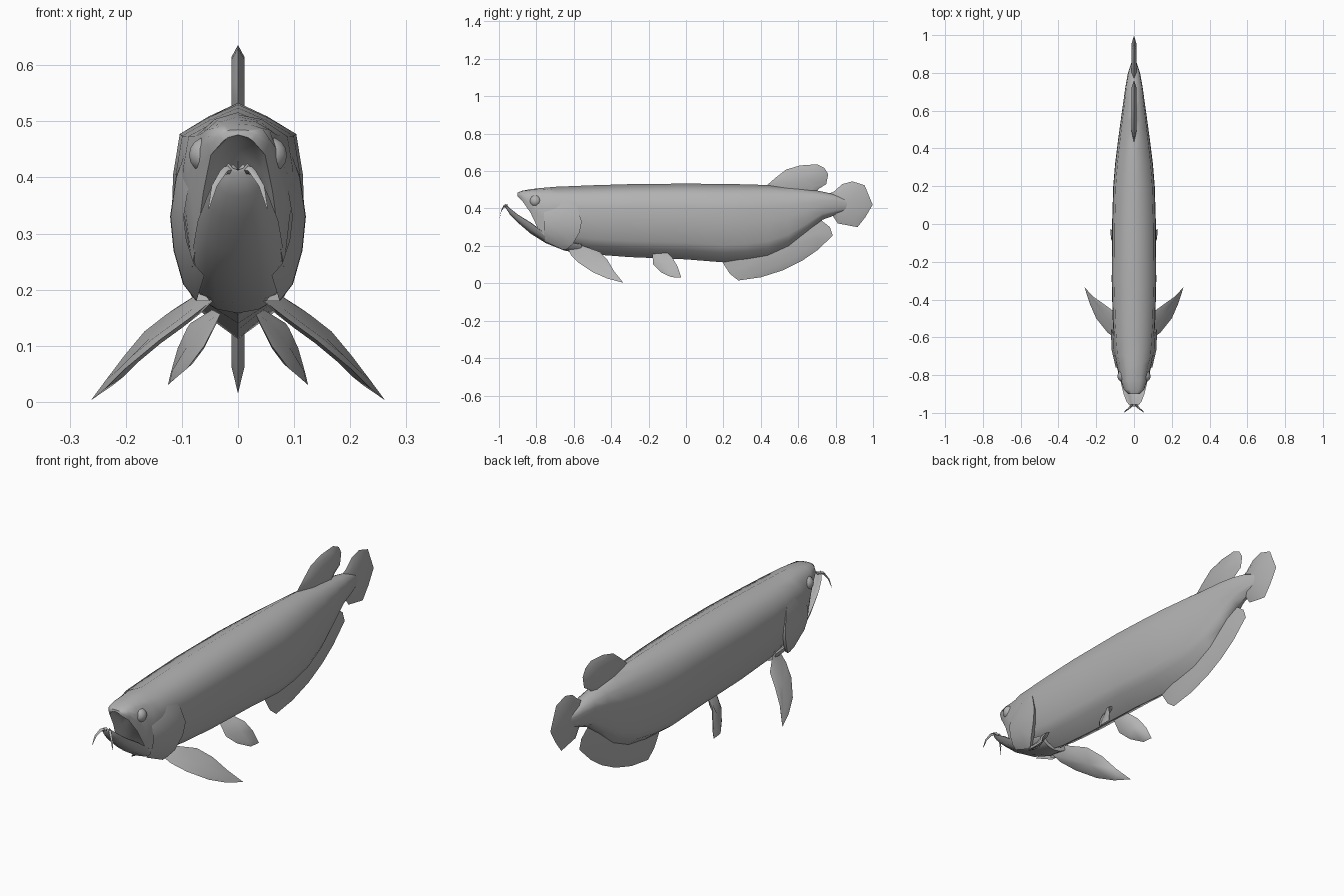
import bpy, bmesh, math
from mathutils import Vector

if "Cube" in bpy.data.objects:
    bpy.data.objects.remove(bpy.data.objects["Cube"])

grey = bpy.data.materials.new("scale_grey")
grey.diffuse_color = (0.45, 0.45, 0.45, 1)
grey.use_nodes = True
grey.node_tree.nodes["Principled BSDF"].inputs["Base Color"].default_value = grey.diffuse_color


def make(name, verts, faces, angle=60):
    mesh = bpy.data.meshes.new(name)
    bm = bmesh.new()
    vs = [bm.verts.new(v) for v in verts]
    for f in faces:
        bm.faces.new([vs[i] for i in f])
    bmesh.ops.remove_doubles(bm, verts=bm.verts, dist=1e-5)
    bmesh.ops.recalc_face_normals(bm, faces=bm.faces)
    bm.to_mesh(mesh)
    bm.free()
    ob = bpy.data.objects.new(name, mesh)
    bpy.context.collection.objects.link(ob)
    mesh.materials.append(grey)
    bpy.ops.object.select_all(action='DESELECT')
    ob.select_set(True)
    bpy.context.view_layer.objects.active = ob
    bpy.ops.object.shade_smooth_by_angle(angle=math.radians(angle))
    return ob


def loft(name, rings, angle=60):
    n = len(rings[0])
    verts = [p for r in rings for p in r]
    faces = [(i * n + j, i * n + (j + 1) % n, (i + 1) * n + (j + 1) % n, (i + 1) * n + j)
             for i in range(len(rings) - 1) for j in range(n)]
    faces += [tuple(range(n)), tuple(range(len(verts) - n, len(verts)))]
    return make(name, verts, faces, angle)


def ring(section, y, top, bot, w):
    half = [(a * w, y, bot + t * (top - bot)) for a, t in section]
    return half + [(-x, yy, z) for x, yy, z in half[-2:0:-1]]


def fin(name, outline, thick, inset=0.72):
    """Thin blade: sharp outline, raised inner loop on both sides."""
    pts = [Vector(p) for p in outline]
    n = len(pts)
    c = sum(pts, Vector()) / n
    nor = Vector()
    for i in range(n):
        nor += (pts[i] - c).cross(pts[(i + 1) % n] - c)
    nor.normalize()
    verts, faces = list(pts), []
    for s in (1, -1):
        b = len(verts)
        verts += [c + (p - c) * inset + nor * thick * s for p in pts]
        verts.append(c + nor * thick * s)
        for i in range(n):
            j = (i + 1) % n
            faces += [(i, j, b + j, b + i), (b + i, b + j, b + n)]
    return make(name, verts, faces, 70)


# Body with head; the front sections have a hollow mouth roof
closed = [(0, 1), (.45, .94), (.88, .865), (.98, .68), (1, .5), (.83, .22), (.62, .12), (0, 0)]
mouth = [(0, 1), (.45, .97), (.8, .86), (.97, .6), (1, .35), (.88, 0), (.6, .3), (0, .55)]
body = [(mouth, -.9, .485, .465, .03), (mouth, -.875, .495, .44, .055), (mouth, -.83, .503, .375, .07),
        (mouth, -.79, .508, .29, .083), (mouth, -.745, .512, .24, .093), (closed, -.70, .516, .20, .1),
        (closed, -.6, .52, .175, .107), (closed, -.5, .524, .155, .113), (closed, -.3, .53, .14, .118),
        (closed, 0, .533, .128, .116), (closed, .2, .531, .112, .11), (closed, .32, .529, .12, .1),
        (closed, .44, .525, .14, .085), (closed, .55, .515, .19, .07), (closed, .65, .505, .27, .056),
        (closed, .73, .49, .34, .045), (closed, .8, .475, .365, .032), (closed, .86, .45, .385, .012)]
loft("body", [ring(*s) for s in body])

# Scooped lower jaw
scoop = [(0, .3), (.5, .5), (.9, 1), (1, .95), (.85, .4), (.5, .13), (0, 0)]
jaw = [(-.967, .425, .408, .018), (-.94, .40, .365, .04), (-.9, .368, .325, .055), (-.83, .325, .265, .072),
       (-.75, .265, .215, .082), (-.65, .225, .175, .082), (-.56, .21, .158, .072)]
loft("lower_jaw", [ring(scoop, *s) for s in jaw])

# Unpaired fins, as (y, z) outlines
flat = {
    "dorsal_fin": [(.43, .522), (.48, .565), (.535, .608), (.61, .63), (.70, .636), (.74, .617), (.76, .583),
                   (.75, .53), (.71, .505), (.68, .47), (.56, .46)],
    "tail_fin": [(.72, .46), (.79, .49), (.835, .53), (.89, .545), (.955, .524), (.998, .42), (.96, .355),
                 (.917, .30), (.812, .32), (.785, .36), (.72, .38)],
    "anal_fin": [(.16, .2), (.20, .105), (.235, .05), (.28, .015), (.4, .032), (.52, .07), (.62, .12),
                 (.7, .175), (.785, .255), (.77, .3), (.725, .335), (.7, .36), (.55, .36), (.3, .28)],
}
for name, pts in flat.items():
    fin(name, [(0, y, z) for y, z in pts], .012)

# Paired parts
pectoral = [(.04, -.63, .185), (.085, -.615, .15), (.14, -.575, .11), (.2, -.5, .06), (.235, -.42, .025),
            (.262, -.335, .003), (.215, -.385, .065), (.165, -.42, .125), (.11, -.46, .168), (.06, -.55, .2)]
pelvic = [(.03, -.18, .16), (.06, -.175, .10), (.09, -.135, .06), (.122, -.08, .033), (.125, -.025, .03),
          (.108, -.045, .09), (.085, -.075, .14), (.045, -.1, .165)]
gill = [(-.61, .445, .095), (-.58, .40, .111), (-.557, .33, .121), (-.57, .27, .115), (-.605, .21, .098),
        (-.64, .18, .075)]
barbel = [(.008, -.955, .415, .008), (.025, -.975, .412, .007), (.042, -.988, .385, .005), (.052, -.997, .345, .001)]
for side, s in (("right", 1), ("left", -1)):
    fin(side + "_pectoral_fin", [(s * x, y, z) for x, y, z in pectoral], .008, .7)
    fin(side + "_pelvic_fin", [(s * x, y, z) for x, y, z in pelvic], .008, .7)

    # Gill cover: front buried in the cheek, flared rear edge folded inward
    cols = [[(s * x * .8, -.76, .33 + (z - .33) * .7), (s * (x - .001), -.66, z), (s * x, y, z),
             (s * (x - .025), y - .012, z)] for y, z, x in gill]
    faces = [(i * 4 + j, i * 4 + j + 1, i * 4 + j + 5, i * 4 + j + 4) for i in range(5) for j in range(3)]
    make(side + "_gill_cover", [p for c in cols for p in c], faces, 45)

    # Curved chin barbel
    loft(side + "_barbel", [[(s * (x + r * math.cos(a)), y, z + r * math.sin(a))
                             for a in (math.pi * k / 2 for k in range(4))] for x, y, z, r in barbel])

    # Bulging eye
    bpy.ops.mesh.primitive_uv_sphere_add(segments=14, ring_count=8, radius=.032, location=(s * .056, -.805, .44))
    eye = bpy.context.object
    eye.name = side + "_eye"
    eye.data.materials.append(grey)
    bpy.ops.object.shade_smooth()
